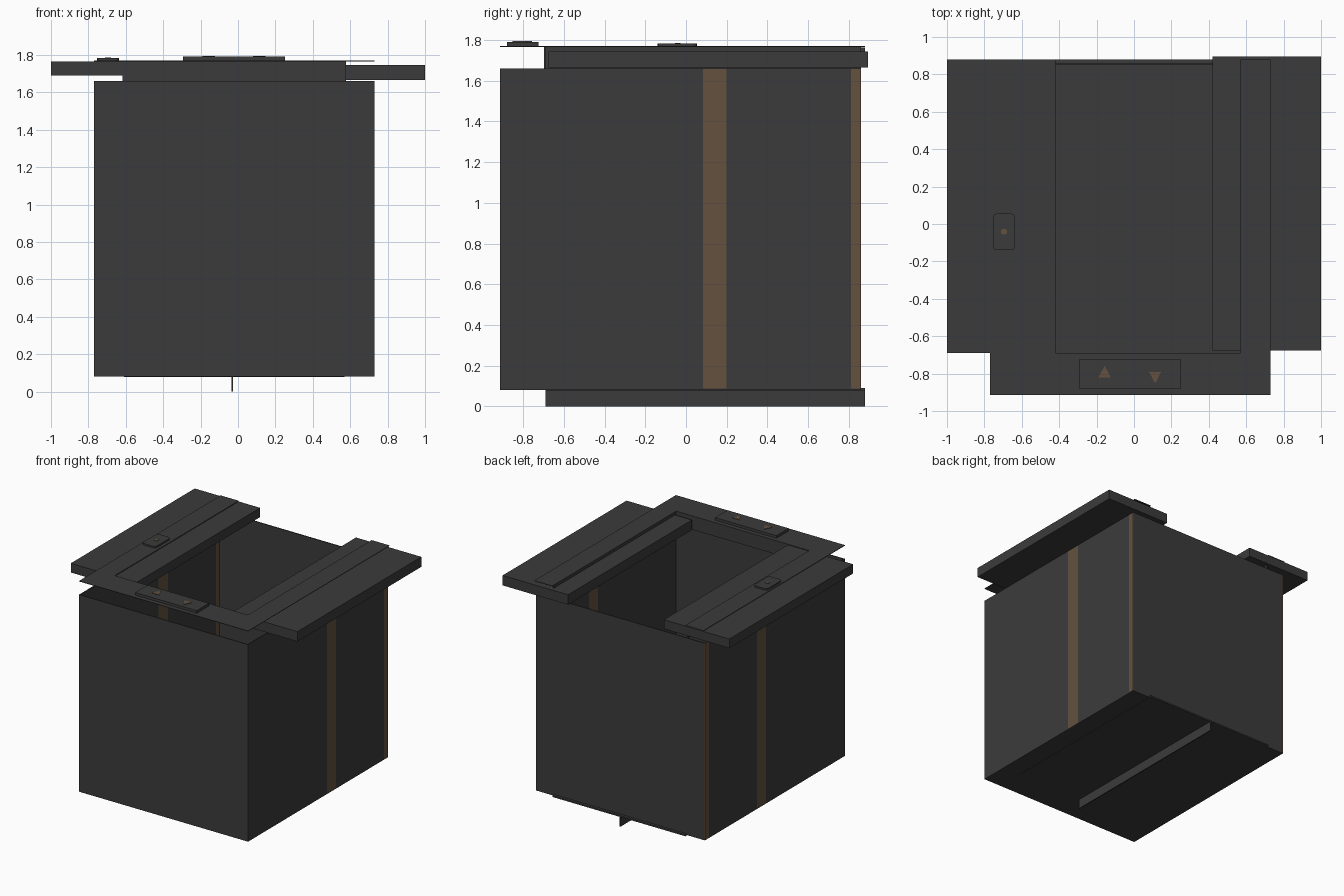
import bpy
import bmesh

old = bpy.data.objects.get("Cube")
if old:
    bpy.data.objects.remove(old, do_unlink=True)


def material(name, rgb):
    m = bpy.data.materials.new(name)
    m.use_nodes = True
    m.diffuse_color = (*rgb, 1)
    m.node_tree.nodes["Principled BSDF"].inputs["Base Color"].default_value = (*rgb, 1)
    return m


GREY = material("dark_grey", (0.044, 0.044, 0.044))
BROWN = material("brown", (0.125, 0.083, 0.050))


def finish(name, bm, mat):
    bmesh.ops.recalc_face_normals(bm, faces=bm.faces)
    mesh = bpy.data.meshes.new(name)
    bm.to_mesh(mesh)
    bm.free()
    mesh.materials.append(mat)
    ob = bpy.data.objects.new(name, mesh)
    bpy.context.collection.objects.link(ob)
    return ob


def box(name, xs, ys, zs, mat=GREY, round_corners=0):
    """Box between the given limits, optionally with rounded upright edges."""
    bm = bmesh.new()
    bmesh.ops.create_cube(bm, size=1)
    for v in bm.verts:
        v.co = [a if c < 0 else b for c, (a, b) in zip(v.co, (xs, ys, zs))]
    if round_corners:
        upright = [e for e in bm.edges if abs(e.verts[0].co.z - e.verts[1].co.z) > 1e-4]
        bmesh.ops.bevel(bm, geom=upright, offset=round_corners, segments=2,
                        profile=0.5, affect='EDGES')
    return finish(name, bm, mat)


def prism(name, outline, z0, z1, mat):
    """Flat outline extruded upward."""
    bm = bmesh.new()
    face = bm.faces.new([bm.verts.new((x, y, z0)) for x, y in outline])
    top = bmesh.ops.extrude_face_region(bm, geom=[face])["geom"]
    for v in top:
        if isinstance(v, bmesh.types.BMVert):
            v.co.z = z1
    return finish(name, bm, mat)


# Main dimensions
L, R, F, B = -0.77, 0.73, -0.915, 0.86
BASE, RIM, TOP = 0.08, 1.66, 1.77
IN_L, IN_R, IN_F, IN_B = -0.61, 0.57, -0.69, 0.88
T = 0.008

# Open box: front, back and floor
box("front_wall", (L, R), (F, F + T), (BASE, RIM))
box("back_wall", (L + T, R - T), (B - T, B), (BASE, RIM))
box("floor", (L, R), (F, B), (BASE, BASE + T))
box("floor_plate", (IN_L, IN_R), (IN_F, IN_B), (BASE - 0.002, BASE + T + 0.002))

# Side walls in bands, with two brown strips each
bands = [(F + T, 0.083, GREY), (0.083, 0.20, BROWN), (0.20, 0.81, GREY), (0.81, B, BROWN)]
for side, xs in (("left", (R - T, R)), ("right", (L, L + T))):
    for i, (y0, y1, mat) in enumerate(bands):
        kind = "strip" if mat is BROWN else "wall"
        box(f"{side}_{kind}_{i}", xs, (y0, y1), (BASE, RIM), mat)

# Centre rail under the floor
box("bottom_rail", (-0.034, -0.026), (IN_F, IN_B), (0, BASE))

# Thin top frame, open at the back
box("frame_front", (L, R), (F, IN_F), (TOP - 0.004, TOP))
box("frame_right", (L, IN_L), (IN_F, IN_B), (TOP - 0.004, TOP))
box("frame_left", (IN_R, R), (IN_F, IN_B), (TOP - 0.004, TOP))

# Skirt joining the frame to the box
box("skirt_front", (IN_L, IN_R), (IN_F - T, IN_F), (RIM, TOP))
box("skirt_right", (IN_L - T, IN_L), (IN_F, B), (RIM, TOP))
box("skirt_left", (IN_R, IN_R + T), (IN_F, B), (RIM, TOP))

# Two sliding lid panels
box("right_lid_panel", (-1.0, -0.42), (-0.69, 0.88), (1.69, 1.764))
box("left_lid_panel", (0.42, 1.0), (-0.675, 0.895), (1.665, 1.745))

# Push button on the right of the frame
box("button", (-0.755, -0.635), (-0.14, 0.055), (TOP, 1.783), GREY, 0.02)
box("button_dot", (-0.71, -0.68), (-0.055, -0.027), (1.783, 1.786), BROWN, 0.008)

# Control panel with up and down arrows
box("control_panel", (-0.295, 0.25), (-0.88, -0.725), (TOP, 1.791))
for name, x, y, d in (("up_arrow", -0.157, -0.79, 1), ("down_arrow", 0.113, -0.82, -1)):
    prism(name, [(x - 0.033, y - 0.03 * d), (x + 0.033, y - 0.03 * d), (x, y + 0.032 * d)],
          1.791, 1.795, BROWN)
